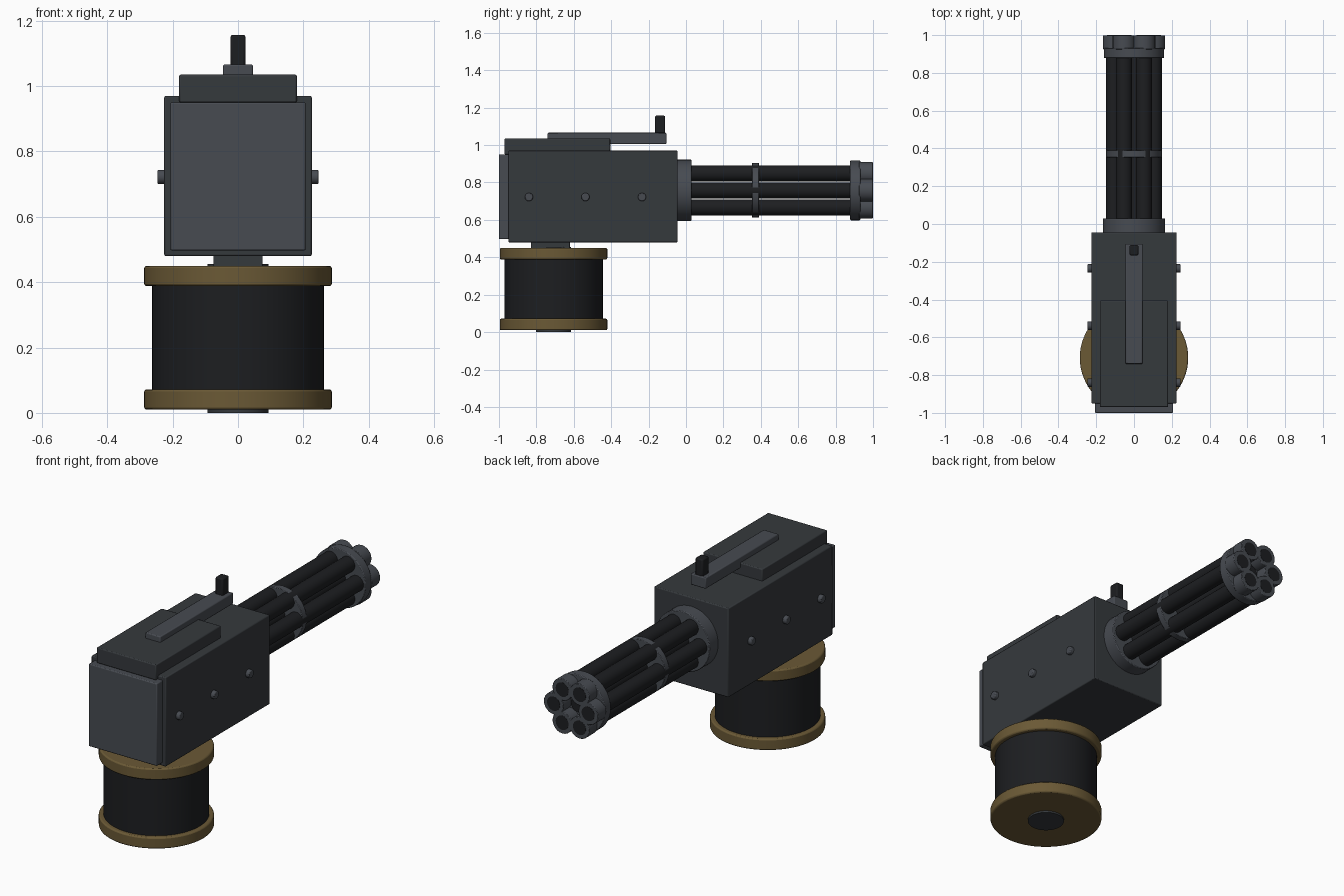
import bpy, bmesh, math
from mathutils import Matrix

if "Cube" in bpy.data.objects:
    bpy.data.objects.remove(bpy.data.objects["Cube"])


def material(name, rgb):
    m = bpy.data.materials.new(name)
    m.diffuse_color = (*rgb, 1)
    m.use_nodes = True
    m.node_tree.nodes["Principled BSDF"].inputs["Base Color"].default_value = m.diffuse_color
    return m


BLACK = material("black_steel", (0.012, 0.013, 0.015))
DARK = material("dark_steel", (0.036, 0.041, 0.046))
STEEL = material("steel", (0.063, 0.070, 0.083))
BRONZE = material("bronze", (0.145, 0.100, 0.036))


def finish(name, bm, mat, bevel):
    mesh = bpy.data.meshes.new(name)
    bm.to_mesh(mesh)
    bm.free()
    mesh.materials.append(mat)
    ob = bpy.data.objects.new(name, mesh)
    bpy.context.collection.objects.link(ob)
    if bevel:
        mod = ob.modifiers.new("bevel", 'BEVEL')
        mod.width = bevel
        mod.segments = 2
        mod.limit_method = 'ANGLE'
        mod.angle_limit = math.radians(40)
    bpy.ops.object.select_all(action='DESELECT')
    ob.select_set(True)
    bpy.context.view_layer.objects.active = ob
    bpy.ops.object.shade_smooth_by_angle(angle=math.radians(35))
    return ob


def box(name, x, y, z, mat, bevel=0.005):
    """Box from (min, max) ranges on each axis."""
    bm = bmesh.new()
    bmesh.ops.create_cube(bm, size=1)
    size = [r[1] - r[0] for r in (x, y, z)]
    mid = [(r[0] + r[1]) / 2 for r in (x, y, z)]
    bmesh.ops.scale(bm, vec=size, verts=bm.verts)
    bmesh.ops.translate(bm, vec=mid, verts=bm.verts)
    return finish(name, bm, mat, bevel)


TURN = {'X': Matrix.Rotation(math.pi / 2, 4, 'Y'),
        'Y': Matrix.Rotation(-math.pi / 2, 4, 'X'),
        'Z': Matrix.Identity(4)}


def cyl(name, axis, centre, r, a, b, mat, bevel=0.0, seg=48):
    """Cylinder along an axis from a to b; centre gives the other two coordinates."""
    pos = list(centre)
    pos.insert('XYZ'.index(axis), (a + b) / 2)
    bm = bmesh.new()
    bmesh.ops.create_cone(bm, cap_ends=True, segments=seg, radius1=r, radius2=r,
                          depth=b - a, matrix=Matrix.Translation(pos) @ TURN[axis])
    return finish(name, bm, mat, bevel)


# ammunition drum pedestal
BASE = (0, -0.708)
cyl("drum", 'Z', BASE, 0.263, 0.05, 0.41, BLACK, seg=64)
cyl("drum_lower_flange", 'Z', BASE, 0.287, 0.01, 0.072, BRONZE, 0.007, 64)
cyl("drum_upper_flange", 'Z', BASE, 0.287, 0.388, 0.45, BRONZE, 0.007, 64)
cyl("drum_axle", 'Z', BASE, 0.093, 0.0, 0.456, DARK)
box("neck", (-0.075, 0.075), (-0.83, -0.62), (0.44, 0.49), DARK, 0.003)

# receiver housing
box("housing", (-0.226, 0.226), (-0.95, -0.045), (0.48, 0.97), DARK)
box("back_plate", (-0.207, 0.207), (-1.0, -0.94), (0.497, 0.95), STEEL)
box("top_cover", (-0.18, 0.18), (-0.97, -0.405), (0.95, 1.035), DARK)
box("top_rail", (-0.046, 0.046), (-0.74, -0.105), (1.005, 1.066), STEEL)
box("rail_handle", (-0.023, 0.023), (-0.166, -0.111), (1.05, 1.157), BLACK, 0.007)

# side rivets, mirrored left and right
for i, y in enumerate((-0.84, -0.538, -0.235)):
    for side, (a, b) in (("left", (-0.247, -0.215)), ("right", (0.215, 0.247))):
        cyl(f"rivet_{side}_{i + 1}", 'X', (y, 0.722), 0.022, a, b, STEEL, 0.005, 20)

# rotary barrel cluster
AXIS = 0.758
cyl("barrel_collar", 'Y', (0, AXIS), 0.164, -0.06, 0.029, STEEL, 0.004)
cyl("middle_ring", 'Y', (0, AXIS), 0.146, 0.353, 0.39, STEEL, 0.003)
cyl("muzzle_clamp", 'Y', (0, AXIS), 0.16, 0.878, 0.932, STEEL, 0.004)
cyl("centre_shaft", 'Y', (0, AXIS), 0.04, 0.0, 0.94, BLACK, seg=24)
for i in range(6):
    t = i * math.pi / 3
    c = (0.105 * math.cos(t), AXIS + 0.105 * math.sin(t))
    cyl(f"barrel_{i + 1}", 'Y', c, 0.043, 0.0, 0.93, BLACK, seg=24)
    cyl(f"muzzle_{i + 1}", 'Y', c, 0.06, 0.925, 0.999, STEEL, 0.003, 24)
    cyl(f"bore_{i + 1}", 'Y', c, 0.039, 0.96, 1.0, BLACK, seg=24)
